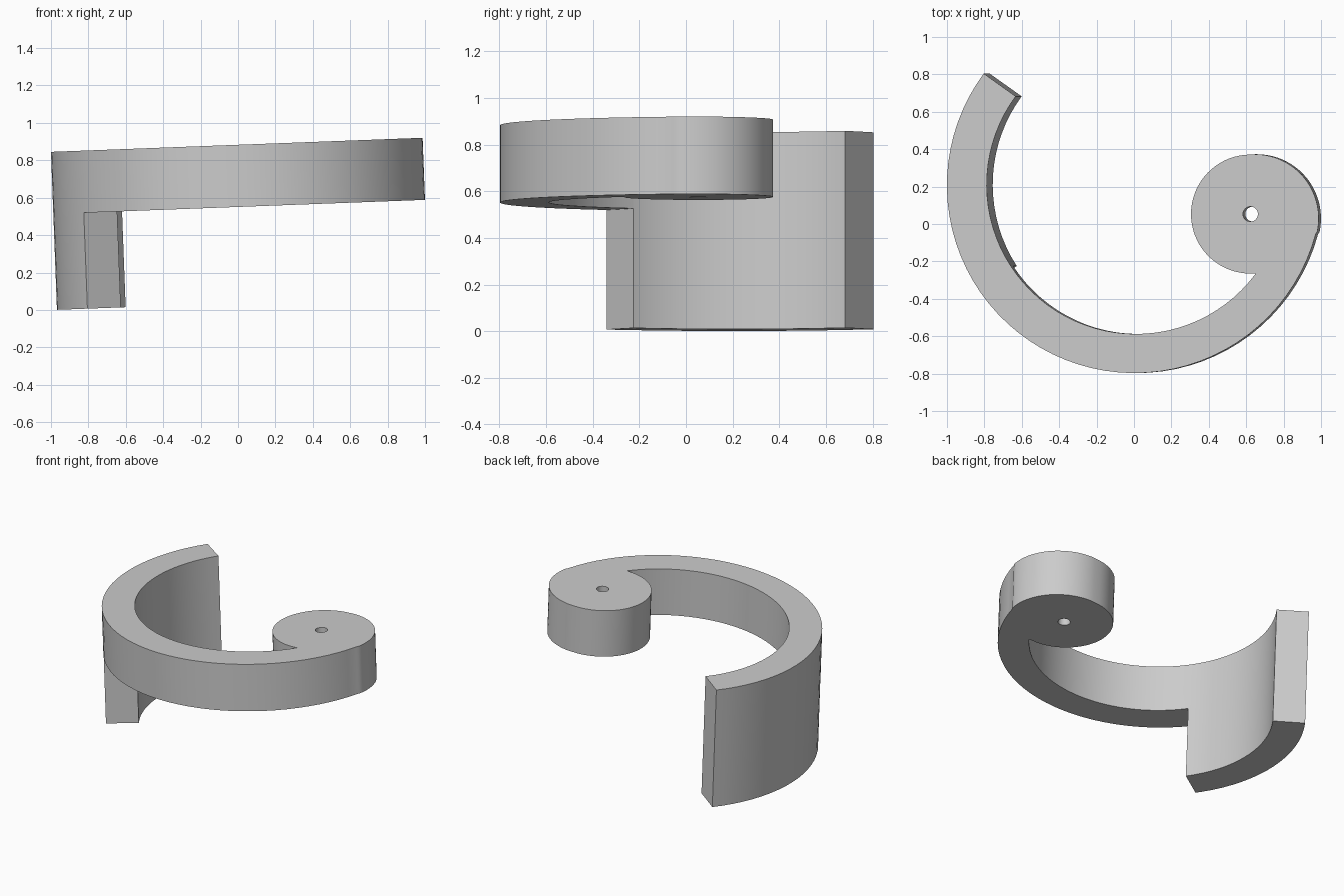
import bpy, bmesh, math
from mathutils import Vector

if "Cube" in bpy.data.objects:
    bpy.data.objects.remove(bpy.data.objects["Cube"], do_unlink=True)

BAND_DEPTH = 0.332
FULL_DEPTH = 0.845
RING_CENTRE = (0.01, 0.21)
EYE_CENTRE = (0.623, 0.053)


def arc(centre, radius, start, end, steps):
    """Points on an arc, angles in degrees."""
    angles = [math.radians(start + (end - start) * i / steps) for i in range(steps + 1)]
    return [(centre[0] + radius * math.cos(a), centre[1] + radius * math.sin(a)) for a in angles]


def prism(name, outline, top, bottom):
    """Solid extruded straight down from a counter-clockwise outline."""
    bm = bmesh.new()
    face = bm.faces.new([bm.verts.new((x, y, bottom)) for x, y in outline])
    extruded = bmesh.ops.extrude_face_region(bm, geom=[face])["geom"]
    verts = [v for v in extruded if isinstance(v, bmesh.types.BMVert)]
    bmesh.ops.translate(bm, verts=verts, vec=Vector((0, 0, top - bottom)))
    bmesh.ops.recalc_face_normals(bm, faces=bm.faces)
    mesh = bpy.data.meshes.new(name)
    bm.to_mesh(mesh)
    bm.free()
    obj = bpy.data.objects.new(name, mesh)
    bpy.context.collection.objects.link(obj)
    return obj


def cut(target, cutter):
    """Subtract a cutter and discard it."""
    cutter.hide_render = True
    mod = target.modifiers.new("cut", "BOOLEAN")
    mod.operation = "DIFFERENCE"
    mod.solver = "EXACT"
    mod.object = cutter
    bpy.context.view_layer.objects.active = target
    bpy.ops.object.modifier_apply(modifier=mod.name)
    bpy.data.objects.remove(cutter, do_unlink=True)


# Spiral outline: outer ring, blend into the eye, round eye, inner ring
outline = arc((0.003, 0.207), 1.004, 143.5, 345, 48)
outline += arc((0.645, 0.03), 0.343, -12, 90, 22)
outline += arc(EYE_CENTRE, 0.318, 96, 275, 36)
outline += arc(RING_CENTRE, 0.798, 323, 143.7, 44)
hook = prism("spiral_hook", outline, 0, -FULL_DEPTH)

# Remove the lower part everywhere except below the tail of the spiral
wedge = [RING_CENTRE] + arc(RING_CENTRE, 3, 213, 450, 16)
cut(hook, prism("lower_cutter", wedge, -BAND_DEPTH, -2))

# Small hole through the eye
cut(hook, prism("hole_cutter", arc(EYE_CENTRE, 0.04, 0, 348.75, 31), 1, -2))

# Slight lean to the side
hook.location = (0, 0, 0.883)
hook.rotation_euler = (0, -0.0378, 0)

# Plain grey
grey = bpy.data.materials.new("plain_grey")
grey.use_nodes = True
colour = (0.6, 0.6, 0.6, 1)
grey.diffuse_color = colour
grey.node_tree.nodes["Principled BSDF"].inputs["Base Color"].default_value = colour
hook.data.materials.clear()
hook.data.materials.append(grey)

bpy.ops.object.select_all(action="DESELECT")
hook.select_set(True)
bpy.context.view_layer.objects.active = hook
bpy.ops.object.shade_smooth_by_angle(angle=math.radians(30))
